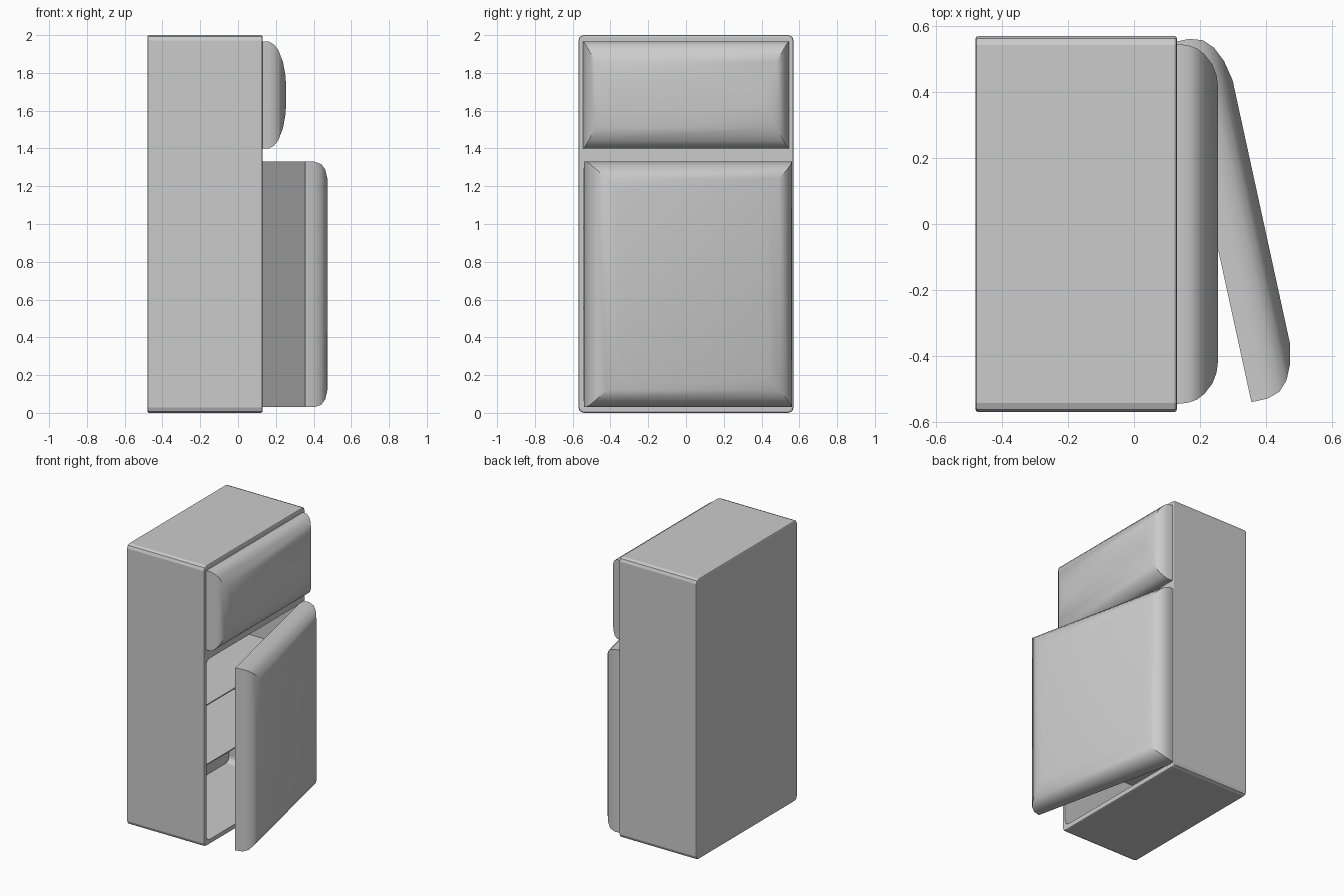
import bpy, bmesh, math
from mathutils import Matrix

if "Cube" in bpy.data.objects:
    bpy.data.objects.remove(bpy.data.objects["Cube"])


def finish(name, bm, smooth=True):
    bmesh.ops.recalc_face_normals(bm, faces=bm.faces)
    mesh = bpy.data.meshes.new(name)
    bm.to_mesh(mesh)
    bm.free()
    ob = bpy.data.objects.new(name, mesh)
    bpy.context.collection.objects.link(ob)
    if smooth:
        bpy.ops.object.select_all(action='DESELECT')
        ob.select_set(True)
        bpy.context.view_layer.objects.active = ob
        bpy.ops.object.shade_smooth_by_angle(angle=math.radians(32))
    return ob


def box(x0, x1, y0, y1, z0, z1, radius=0, segments=2):
    """Box with its four front-to-back (x direction) edges rounded."""
    bm = bmesh.new()
    bmesh.ops.create_cube(bm, size=1)
    for v in bm.verts:
        v.co.x = x1 if v.co.x > 0 else x0
        v.co.y = y1 if v.co.y > 0 else y0
        v.co.z = z1 if v.co.z > 0 else z0
    if radius:
        edges = [e for e in bm.edges if abs(e.verts[0].co.x - e.verts[1].co.x) > 1e-4]
        bmesh.ops.bevel(bm, geom=edges, offset=radius, segments=segments,
                        profile=0.5, affect='EDGES')
    return bm


def pillow_door(name, levels, matrix):
    """Stacked rectangles (depth, half width, half height) lofted into a domed door."""
    bm = bmesh.new()
    rings = []
    for d, a, b in levels:
        rings.append([bm.verts.new((d, sy * a, sz * b))
                      for sy, sz in ((-1, -1), (1, -1), (1, 1), (-1, 1))])
    for r, s in zip(rings, rings[1:]):
        for i in range(4):
            j = (i + 1) % 4
            bm.faces.new((r[i], r[j], s[j], s[i]))
    bm.faces.new(rings[0])
    bm.faces.new(rings[-1])
    bm.transform(matrix)
    return finish(name, bm)


# Cabinet shell with rounded edges
bm = box(-0.48, 0.13, -0.57, 0.57, 0, 2, 0.028)
rims = [e for e in bm.edges if abs(e.verts[0].co.x - e.verts[1].co.x) < 1e-4]
bmesh.ops.bevel(bm, geom=rims, offset=0.009, segments=2, profile=0.5, affect='EDGES')
cabinet = finish("cabinet", bm, smooth=False)

# Hollow out the two compartments
cutters = [
    finish("fridge_cutter", box(-0.45, 0.3, -0.543, 0.543, 0.035, 1.325, 0.04, 4), False),
    finish("freezer_cutter", box(-0.45, 0.3, -0.543, 0.543, 1.405, 1.96, 0.04, 4), False),
]
bpy.context.view_layer.objects.active = cabinet
for c in cutters:
    mod = cabinet.modifiers.new("hollow", 'BOOLEAN')
    mod.object = c
    mod.operation = 'DIFFERENCE'
    mod.solver = 'EXACT'
    bpy.ops.object.modifier_apply(modifier=mod.name)
    bpy.data.objects.remove(c)

# Thin shelves
for i, z in enumerate((0.55, 0.975)):
    finish(f"shelf_{i + 1}", box(-0.455, 0.1, -0.545, 0.545, z, z + 0.008), False)

# Closed freezer door
pillow_door("freezer_door", [
    (0.0, 0.545, 0.2825), (0.035, 0.541, 0.2825), (0.06, 0.532, 0.268),
    (0.083, 0.515, 0.24), (0.108, 0.482, 0.175), (0.12, 0.45, 0.11),
    (0.125, 0.412, 0.045)],
    Matrix.Translation((0.13, 0, 1.6825)))

# Main door, swung open around its hinge on the +y side
hy, hz = 0.5575, 0.65
insets = [(0, 0), (0.05, 0), (0.09, 0.013), (0.118, 0.042), (0.139, 0.088), (0.152, 0.15)]
pillow_door("main_door", [(d, hy - i, hz - i) for d, i in insets],
            Matrix.Translation((0.118, 0.55, 0.68))
            @ Matrix.Rotation(math.radians(12.3), 4, 'Z')
            @ Matrix.Translation((0, -hy, 0)))
